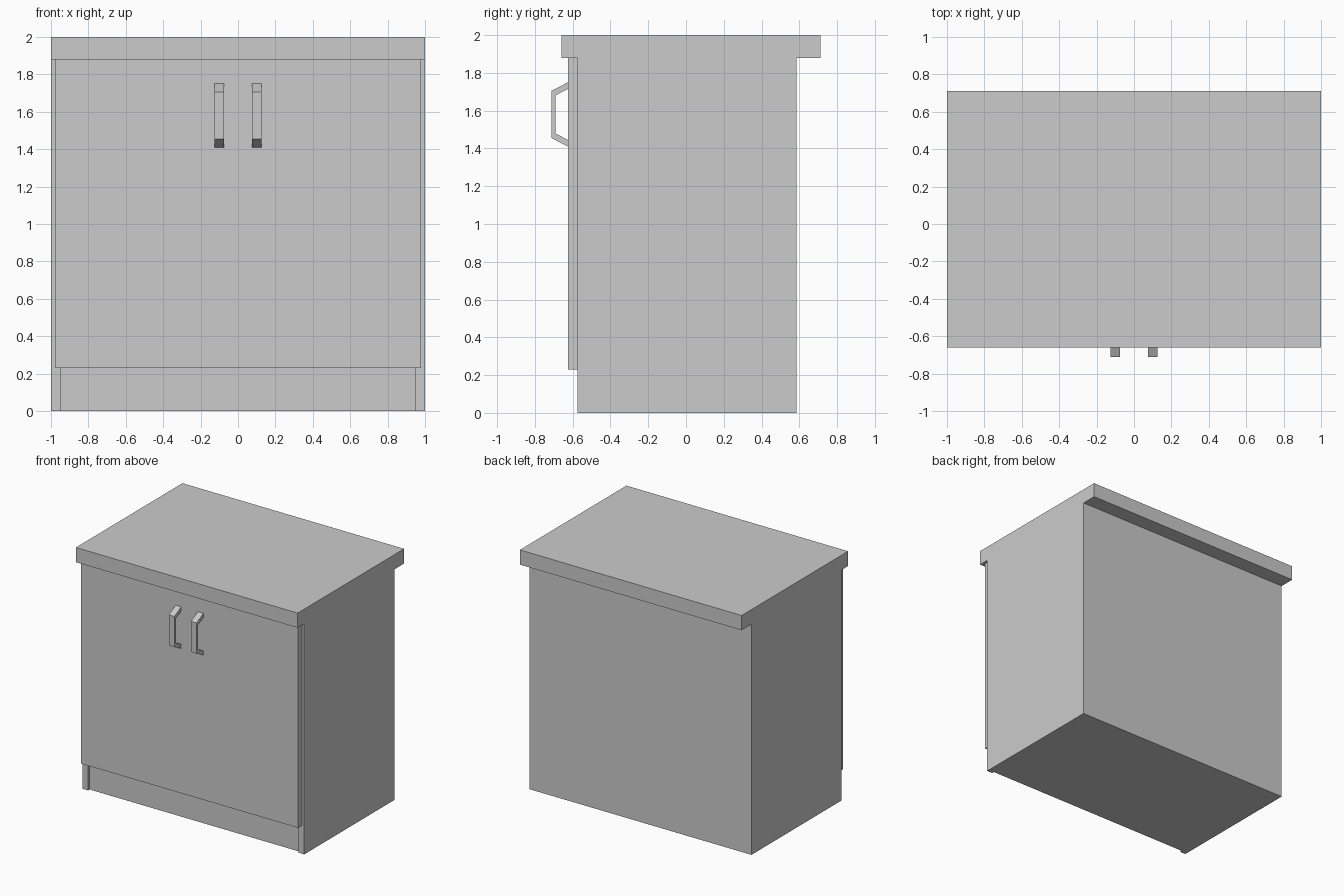
import bpy
import bmesh
from mathutils import Vector

default = bpy.data.objects.get("Cube")
if default:
    bpy.data.objects.remove(default, do_unlink=True)

# Single flat colour
grey = bpy.data.materials.new("light_grey")
colour = (0.6, 0.6, 0.6, 1)
grey.use_nodes = True
grey.diffuse_color = colour
grey.node_tree.nodes["Principled BSDF"].inputs["Base Color"].default_value = colour


def extrude_profile(name, points, direction):
    """Make a closed solid by sweeping a flat outline along a direction."""
    bm = bmesh.new()
    face = bm.faces.new([bm.verts.new(p) for p in points])
    result = bmesh.ops.extrude_face_region(bm, geom=[face], use_keep_orig=True)
    moved = [g for g in result["geom"] if isinstance(g, bmesh.types.BMVert)]
    bmesh.ops.translate(bm, verts=moved, vec=Vector(direction))
    bmesh.ops.recalc_face_normals(bm, faces=bm.faces)
    mesh = bpy.data.meshes.new(name)
    bm.to_mesh(mesh)
    bm.free()
    mesh.materials.append(grey)
    obj = bpy.data.objects.new(name, mesh)
    bpy.context.collection.objects.link(obj)
    return obj


def box(name, x, y, z):
    corners = [(x[0], y[0], z[0]), (x[1], y[0], z[0]),
               (x[1], y[1], z[0]), (x[0], y[1], z[0])]
    return extrude_profile(name, corners, (0, 0, z[1] - z[0]))


# Key levels shared by neighbouring parts
front, back = -0.575, 0.585
door_face = -0.625
under_top = 1.88

# Cabinet body: side walls stand slightly proud of the recessed plinth
recess = front + 0.02
half_plan = [(0.95, recess), (0.95, front), (1, front), (1, back)]
plan = half_plan + [(-x, y) for x, y in reversed(half_plan)]
extrude_profile("cabinet_body", [(x, y, 0) for x, y in plan], (0, 0, under_top))

# Overhanging worktop and front panel
box("worktop", (-1, 1), (-0.66, 0.712), (under_top, 2))
box("door_panel", (-0.978, 0.978), (door_face, front), (0.23, under_top))

# Angled bar handles, outline symmetric about their mid height
mid = 1.58
outer = [(door_face, 0.17), (-0.712, 0.125)]
inner = [(door_face, 0.135), (-0.692, 0.1)]
outline = (outer + [(y, -h) for y, h in reversed(outer)]
           + [(y, -h) for y, h in inner] + list(reversed(inner)))
for side, centre in (("left", 0.1), ("right", -0.1)):
    points = [(centre - 0.025, y, mid + h) for y, h in outline]
    extrude_profile(side + "_handle", points, (0.05, 0, 0))
